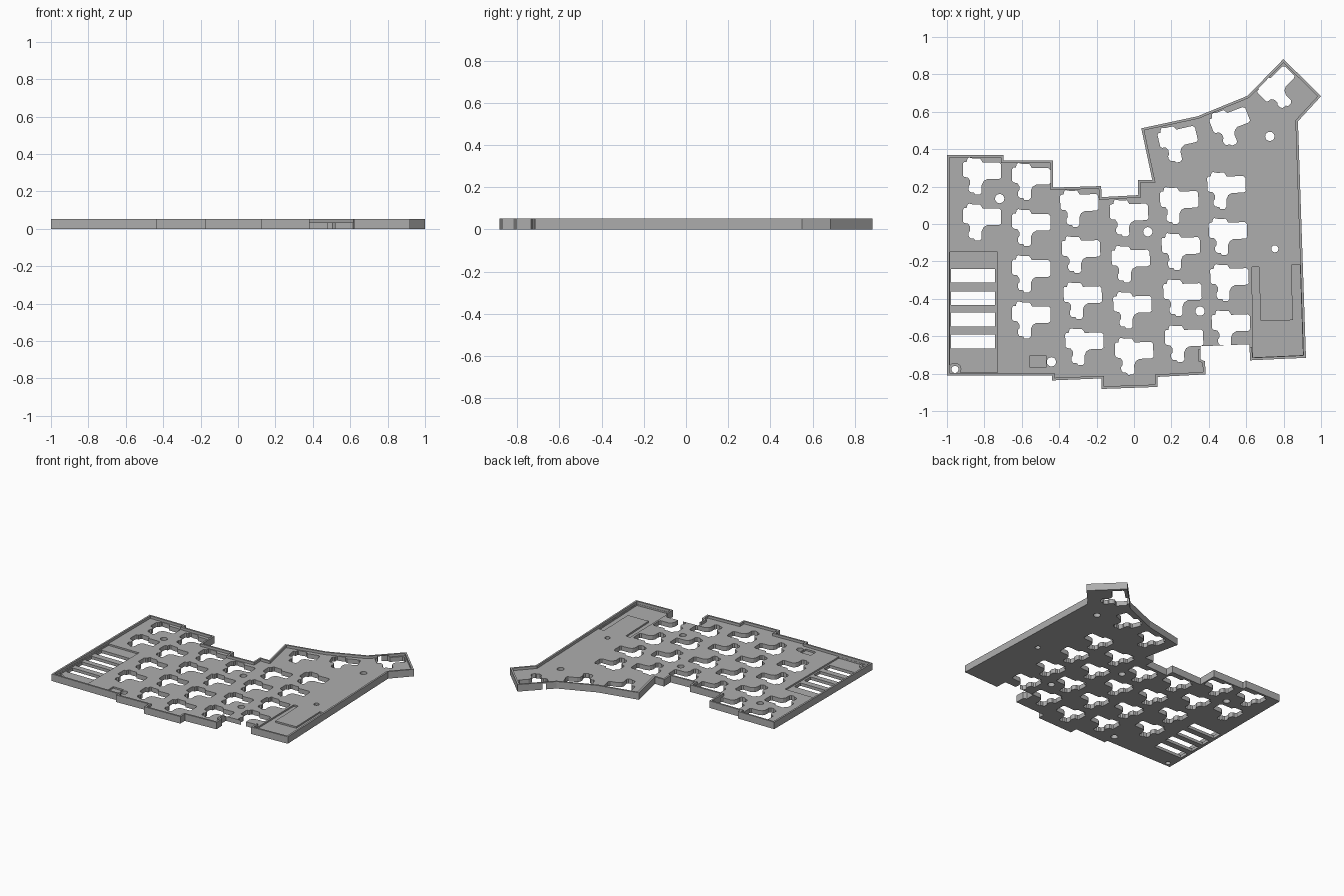
import bpy, bmesh, math
from mathutils import Vector, Matrix
from mathutils.geometry import intersect_line_line_2d, intersect_line_plane

if "Cube" in bpy.data.objects:
    bpy.data.objects.remove(bpy.data.objects["Cube"])

S = 186.25                      # drafting units per model unit
FLOOR, TOP, RECESS, WALL = 0.034, 0.053, 0.022, 2.5

grey = bpy.data.materials.new("light_grey")
grey.diffuse_color = (0.42, 0.42, 0.42, 1)
grey.use_nodes = True
grey.node_tree.nodes["Principled BSDF"].inputs["Base Color"].default_value = grey.diffuse_color


def pt(p):
    """Drafting coordinates (y down) to model coordinates."""
    return ((p[0] - 1133.75) / S, (224.25 - p[1]) / S)


def prism(bm, pts, z0, z1):
    vs = [bm.verts.new((*pt(p), z0)) for p in pts]
    face = bm.faces.new(vs)
    top = bmesh.ops.extrude_face_region(bm, geom=[face])["geom"]
    bmesh.ops.translate(bm, vec=(0, 0, z1 - z0),
                        verts=[v for v in top if isinstance(v, bmesh.types.BMVert)])


def make(name, shapes, z0, z1):
    bm = bmesh.new()
    for s in shapes:
        prism(bm, s, z0, z1)
    bmesh.ops.recalc_face_normals(bm, faces=bm.faces)
    me = bpy.data.meshes.new(name)
    bm.to_mesh(me)
    bm.free()
    me.materials.append(grey)
    ob = bpy.data.objects.new(name, me)
    bpy.context.scene.collection.objects.link(ob)
    return ob


def cut(target, cutter):
    mod = target.modifiers.new(cutter.name, 'BOOLEAN')
    mod.operation, mod.solver, mod.object = 'DIFFERENCE', 'EXACT', cutter
    bpy.context.view_layer.objects.active = target
    bpy.ops.object.modifier_apply(modifier=mod.name)
    bpy.data.objects.remove(cutter)


def inset(pts, dists):
    """Move every edge of a clockwise outline inward by its own distance."""
    lines = []
    for i, d in enumerate(dists):
        a, b = Vector(pts[i]), Vector(pts[(i + 1) % len(pts)])
        u = (b - a).normalized()
        n = Vector((-u.y, u.x)) * d
        lines.append((a + n, u))
    out = []
    for i in range(len(pts)):
        (p, u), (q, v) = lines[i - 1], lines[i]
        t = (q - p).cross(v) / u.cross(v)
        out.append(tuple(p + u * t))
    return out


def rect(x0, y0, x1, y1):
    return [(x0, y0), (x1, y0), (x1, y1), (x0, y1)]


def circle(x, y, r, n=24):
    return [(x + r * math.cos(i * math.tau / n), y + r * math.sin(i * math.tau / n))
            for i in range(n)]


# Switch socket opening, drawn in a 38 x 37 box
SOCKET = [(0, 6), (1, 4.5), (3.5, 4.5), (4.5, 1), (6, 0), (10, 1), (17, 1), (18.5, 3),
          (19.5, 5), (36, 5), (38, 7), (38, 20), (36, 21.5), (24, 21.5), (20.5, 23.5),
          (18.5, 27.5), (18.5, 35), (16.5, 37), (12, 37), (11, 35), (7, 34.5), (5.5, 32),
          (5.5, 29), (7, 27), (7, 23), (5, 20), (1.5, 19.5), (0, 18)]


def socket(cx, cy, deg):
    c, s = math.cos(math.radians(deg)), math.sin(math.radians(deg))
    return [(cx + (x - 19) * c + (y - 18.5) * s, cy - (x - 19) * s + (y - 18.5) * c)
            for x, y in SOCKET]


# Outer outline of the case
outline = [(947.5, 155.5), (1004, 155.5), (1004, 161), (1053, 161), (1053, 188),
           (1101, 186.5), (1101.5, 197.5), (1138, 195.5), (1137.5, 180.5), (1152, 180.5),
           (1141, 129), (1197, 117), (1247, 96.5), (1282.5, 60), (1320, 97), (1297, 122),
           (1305, 357.5), (1249.5, 360), (1248.5, 344), (1200, 346), (1200, 359),
           (1204.5, 361), (1205, 374), (1157, 376.5), (1157, 386.5), (1101.5, 388.5),
           (1101.5, 378), (1052, 380), (1052, 375), (947.5, 375)]
case = make("case_tray", [outline], 0, TOP)

# Inner pocket, leaving a rim wall except along the open front notch
dists = [WALL] * len(outline)
dists[18] = -3
cut(case, make("pocket", [inset(outline, dists)], FLOOR, 0.1))

# Shallow recesses: controller bay, battery channel, small square
recesses = [rect(950.3, 252, 998, 372.3),
            [(1251.2, 267), (1258, 267), (1260, 321), (1292, 320), (1290.5, 265),
             (1299, 265), (1302, 354.8), (1252.2, 357)],
            rect(1030, 355, 1046, 367)]
cut(case, make("recesses", recesses, RECESS, 0.045))

# Switch openings: columns of (left, top, side step, count, angle)
holes = []
for x, y, dx, n, deg in [(963.5, 158, 0, 2, 0), (1012.5, 163.5, 0, 4, 0),
                         (1060.5, 190, 1.7, 4, 2), (1110, 199.5, 1.7, 4, 2),
                         (1160, 187, 1.6, 4, 2), (1207, 172, 1.5, 4, 2)]:
    for i in range(n):
        holes.append(socket(x + 19 + dx * i, y + 18.5 + 45.9 * i, deg))
holes += [socket(1178.5, 143.5, 13), socket(1231, 126.5, 21), socket(1279, 89, 45)]

# Ventilation slots and screw holes
holes += [rect(951.5, y, 995.5, y + 13.7) for y in (269, 291.3, 312.5, 334.5)]
holes += [circle(x, y, r) for x, y, r in
          [(1000, 199, 4.6), (1147.5, 232, 4.6), (1269, 137, 4.6), (1274, 249, 3.5),
           (1199.5, 311, 4.6), (1051.5, 361.5, 4.6), (955.5, 369, 3.5)]]
cut(case, make("openings", holes, -0.05, 0.045))

# Raised ring around the corner screw hole
ring = make("screw_boss", [circle(955.5, 368.8, 6.3)], RECESS - 0.005, FLOOR)
cut(ring, make("boss_hole", [circle(955.5, 369, 3.5)], -0.05, 0.1))
